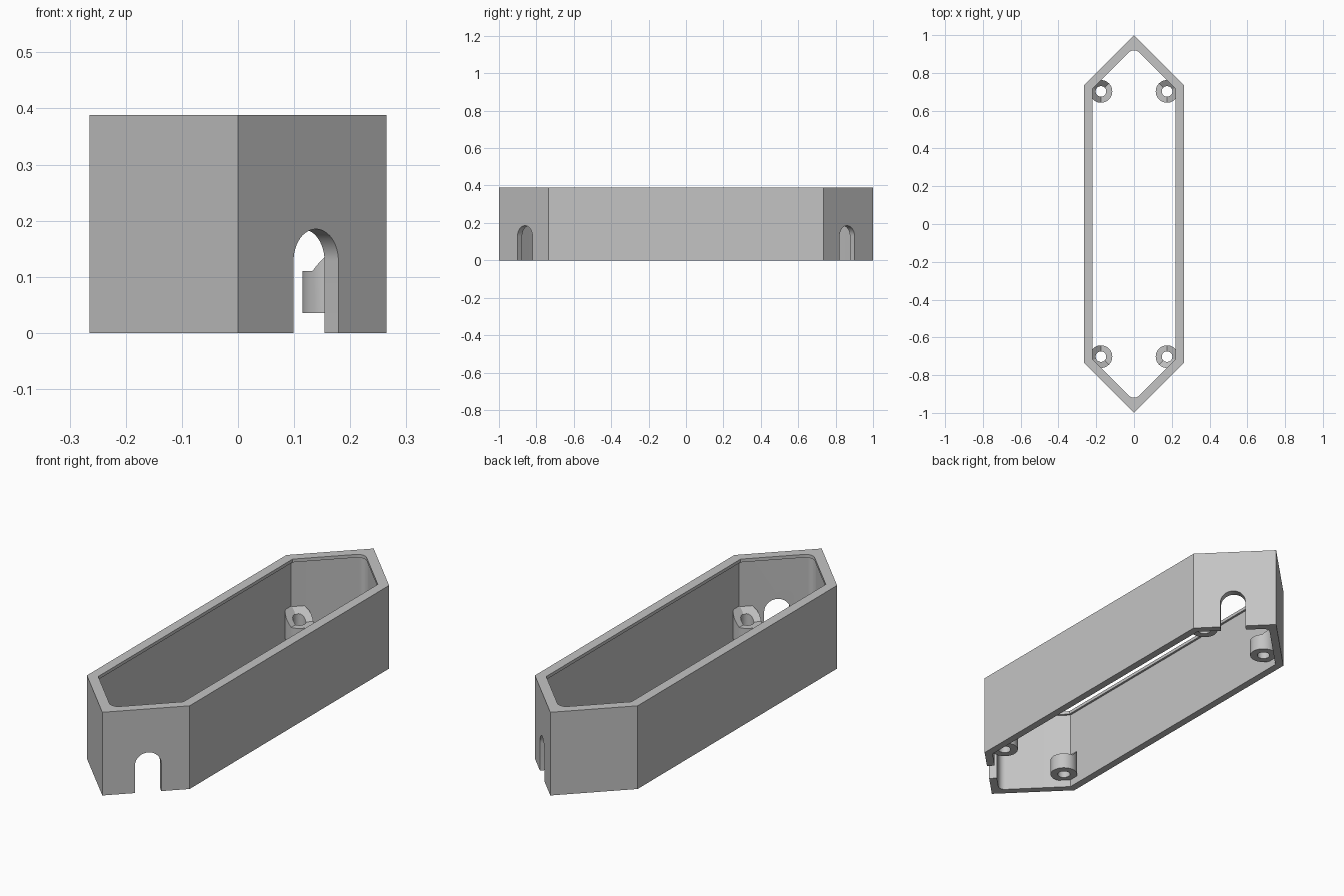
import bpy, bmesh
from math import sin, cos, pi, radians, sqrt
from mathutils import Matrix

cube = bpy.data.objects.get("Cube")
if cube:
    bpy.data.objects.remove(cube, do_unlink=True)

HEIGHT, HALF_X, TIP = 0.388, 0.265, 1.0
WALL, LIP_WALL, LIP_H = 0.035, 0.045, 0.015

grey = bpy.data.materials.new("plain grey")
grey.use_nodes = True
colour = (0.55, 0.55, 0.55, 1)
grey.diffuse_color = colour
grey.node_tree.nodes["Principled BSDF"].inputs["Base Color"].default_value = colour


def make_object(name, bm):
    bmesh.ops.recalc_face_normals(bm, faces=bm.faces)
    mesh = bpy.data.meshes.new(name)
    bm.to_mesh(mesh)
    bm.free()
    mesh.materials.append(grey)
    obj = bpy.data.objects.new(name, mesh)
    bpy.context.collection.objects.link(obj)
    return obj


def prism(name, outline, z0, z1):
    bm = bmesh.new()
    face = bm.faces.new([bm.verts.new((x, y, z0)) for x, y in outline])
    ext = bmesh.ops.extrude_face_region(bm, geom=[face])
    top = [v for v in ext["geom"] if isinstance(v, bmesh.types.BMVert)]
    bmesh.ops.translate(bm, verts=top, vec=(0, 0, z1 - z0))
    return make_object(name, bm)


def hexagon(inset, radius=0.0):
    """Long six-sided outline, inset evenly, with optionally rounded tips."""
    x = HALF_X - inset
    shoulder = TIP - HALF_X - inset * (sqrt(2) - 1)
    tip = TIP - inset * sqrt(2)
    if radius:
        centre = tip - radius * sqrt(2)
        angles = [radians(45 + 90 * i / 10) for i in range(11)]
        arc = [(radius * cos(a), centre + radius * sin(a)) for a in angles]
    else:
        arc = [(0, tip)]
    half = [(x, shoulder)] + arc + [(-x, shoulder)]
    return half + [(-px, -py) for px, py in half]


def cut(target, cutter):
    cutter.hide_render = True
    mod = target.modifiers.new("cut", "BOOLEAN")
    mod.operation, mod.solver, mod.object = "DIFFERENCE", "EXACT", cutter
    bpy.context.view_layer.update()
    graph = bpy.context.evaluated_depsgraph_get()
    result = bpy.data.meshes.new_from_object(target.evaluated_get(graph))
    target.modifiers.clear()
    target.data = result
    bpy.data.objects.remove(cutter, do_unlink=True)


def smooth(obj):
    bpy.ops.object.select_all(action="DESELECT")
    obj.select_set(True)
    bpy.context.view_layer.objects.active = obj
    bpy.ops.object.shade_smooth_by_angle(angle=radians(25))


# Open shell with a thin inward lip at the top
shell = prism("case_wall", hexagon(0), 0, HEIGHT)
cut(shell, prism("cavity", hexagon(WALL, 0.03), -0.1, HEIGHT - LIP_H))
cut(shell, prism("lip_opening", hexagon(LIP_WALL, 0.04), 0.2, HEIGHT + 0.1))

# Arched cable slots through the slanted walls on one side
ARCH_R, ARCH_TOP, ARCH_X = 0.0565, 0.185, 0.139
arch = [(ARCH_R * cos(pi * i / 24), ARCH_TOP - ARCH_R + ARCH_R * sin(pi * i / 24))
        for i in range(25)]
arch = [(ARCH_R, -0.05)] + arch + [(-ARCH_R, -0.05)]
for end in (-1, 1):
    slot = prism("slot_cutter", arch, -0.06, 0.06)
    slot.matrix_world = (Matrix.Translation((ARCH_X, end * (TIP - ARCH_X), 0))
                         @ Matrix.Rotation(radians(90 + end * 45 - 90 + 90), 4, "Z")
                         @ Matrix.Rotation(radians(90), 4, "X"))
    cut(shell, slot)
smooth(shell)

# Screw bosses whose tops ramp up toward the two neighbouring walls
BOSS_X, BOSS_Y, BOSS_R, HOLE_R = 0.175, 0.702, 0.06, 0.028
BASE_Z, TOP_Z, SEGMENTS = 0.035, 0.11, 48


def screw_boss(name, sx, sy):
    bm = bmesh.new()
    rings = []
    for i in range(SEGMENTS):
        a = 2 * pi * i / SEGMENTS
        rise = max(0, cos(a), cos(a - pi / 4))

        def vert(r, top):
            z = TOP_Z + r * rise if top else BASE_Z
            return bm.verts.new((sx * (BOSS_X + r * cos(a)), sy * (BOSS_Y + r * sin(a)), z))
        rings.append([vert(BOSS_R, False), vert(BOSS_R, True),
                      vert(HOLE_R, True), vert(HOLE_R, False)])
    for i, ring in enumerate(rings):
        after = rings[(i + 1) % SEGMENTS]
        for k in range(4):
            n = (k + 1) % 4
            bm.faces.new((ring[k], ring[n], after[n], after[k]))
    smooth(make_object(name, bm))


for side, sx in (("left", 1), ("right", -1)):
    for end, sy in (("front", -1), ("back", 1)):
        screw_boss(f"{end}_{side}_screw_boss", sx, sy)
